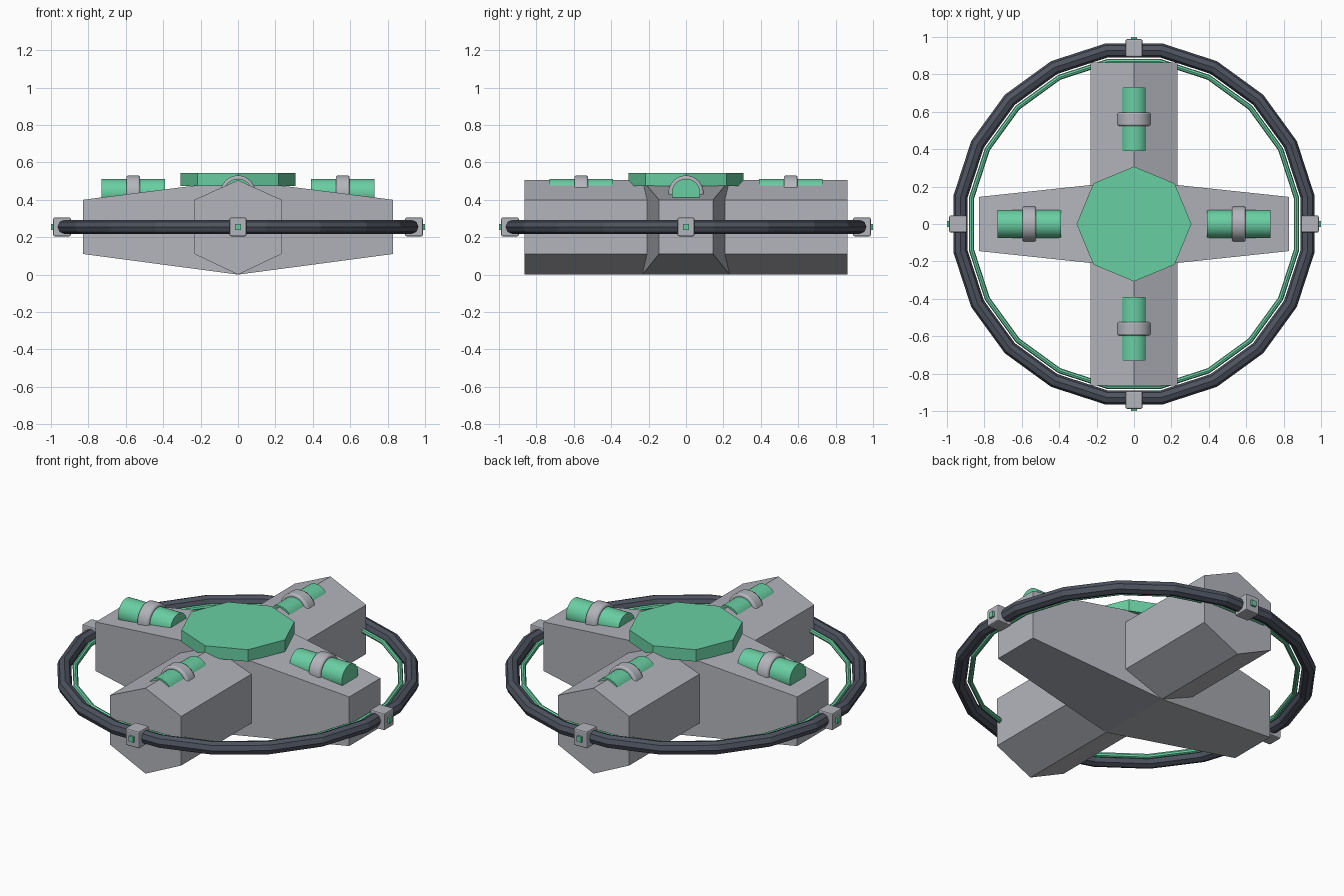
import bpy, bmesh
from math import pi, radians, sin, cos
from mathutils import Vector

cube = bpy.data.objects.get("Cube")
if cube:
    bpy.data.objects.remove(cube)


def material(name, rgb):
    m = bpy.data.materials.new(name)
    m.use_nodes = True
    m.diffuse_color = (*rgb, 1)
    m.node_tree.nodes["Principled BSDF"].inputs["Base Color"].default_value = (*rgb, 1)
    return m


GREY = material("light grey", (0.45, 0.46, 0.50))
GREEN = material("mint green", (0.14, 0.62, 0.36))
DARK = material("dark slate", (0.075, 0.086, 0.115))
HOOP_Z = 0.255


def finish(name, mat, bevel=0, smooth=False):
    ob = bpy.context.object
    ob.name = name
    ob.data.materials.append(mat)
    if bevel:
        mod = ob.modifiers.new("soft edges", "BEVEL")
        mod.width = bevel
        mod.segments = 2
    if smooth:
        bpy.ops.object.shade_smooth_by_angle(angle=radians(35))
    return ob


def loft(name, mat, sections):
    """Skin matching closed sections and cap both ends."""
    bm = bmesh.new()
    rings = [[bm.verts.new(p) for p in s] for s in sections]
    for a, b in zip(rings, rings[1:]):
        for i in range(len(a)):
            j = (i + 1) % len(a)
            bm.faces.new((a[i], a[j], b[j], b[i]))
    bm.faces.new(rings[0])
    bm.faces.new(rings[-1])
    bmesh.ops.recalc_face_normals(bm, faces=bm.faces)
    mesh = bpy.data.meshes.new(name)
    bm.to_mesh(mesh)
    bm.free()
    ob = bpy.data.objects.new(name, mesh)
    bpy.context.collection.objects.link(ob)
    mesh.materials.append(mat)


def cylinder(name, mat, r, depth, loc, rot, sides=32, **kw):
    bpy.ops.mesh.primitive_cylinder_add(vertices=sides, radius=r, depth=depth,
                                        location=loc, rotation=rot)
    return finish(name, mat, **kw)


def box(name, mat, size, loc, rot_z, **kw):
    bpy.ops.mesh.primitive_cube_add(size=1, location=loc, rotation=(0, 0, rot_z))
    ob = bpy.context.object
    ob.scale = size
    bpy.ops.object.transform_apply(location=False, rotation=False, scale=True)
    return finish(name, mat, **kw)


def hoop(name, mat, major, minor):
    bpy.ops.mesh.primitive_torus_add(major_segments=20, minor_segments=8,
                                     major_radius=major, minor_radius=minor,
                                     location=(0, 0, HOOP_Z), rotation=(0, 0, pi / 20))
    finish(name, mat)


# Crossed hull: a ridged beam front to back, a tapered beam side to side
hexagon = [(0, 0.505), (0.233, 0.4), (0.233, 0.11), (0, 0), (-0.233, 0.11), (-0.233, 0.4)]
loft("long_beam", GREY, [[(x, y, z) for x, z in hexagon] for y in (-0.863, 0.863)])


def rectangle(x, half, low, high):
    return [(x, -half, low), (x, half, low), (x, half, high), (x, -half, high)]


loft("cross_beam", GREY, [rectangle(-0.828, 0.145, 0.11, 0.4),
                          rectangle(0, 0.233, 0, 0.505),
                          rectangle(0.828, 0.145, 0.11, 0.4)])

# Central octagonal cap
cylinder("centre_cap", GREEN, 0.307, 0.07, (0, 0, 0.508), (0, 0, 0), sides=8)

# Outer and inner hoops
hoop("outer_hoop", DARK, 0.939, 0.038)
hoop("inner_hoop", GREEN, 0.88, 0.014)

# One canister with band and one hoop clamp with stud per direction
for i, side in enumerate(("left", "back", "right", "front")):
    a = i * pi / 2
    out = Vector((cos(a), sin(a), 0))
    along = (0, pi / 2, a)
    at = out * 0.56 + Vector((0, 0, 0.436))
    cylinder(side + "_canister", GREEN, 0.076, 0.342, at, along, smooth=True)
    cylinder(side + "_canister_band", GREY, 0.094, 0.074, at, along, bevel=0.01, smooth=True)
    level = Vector((0, 0, HOOP_Z))
    box(side + "_clamp", GREY, (0.094, 0.09, 0.1), out * 0.941 + level, a, bevel=0.007)
    box(side + "_clamp_stud", GREEN, (0.05, 0.03, 0.032), out * 0.975 + level, a)
